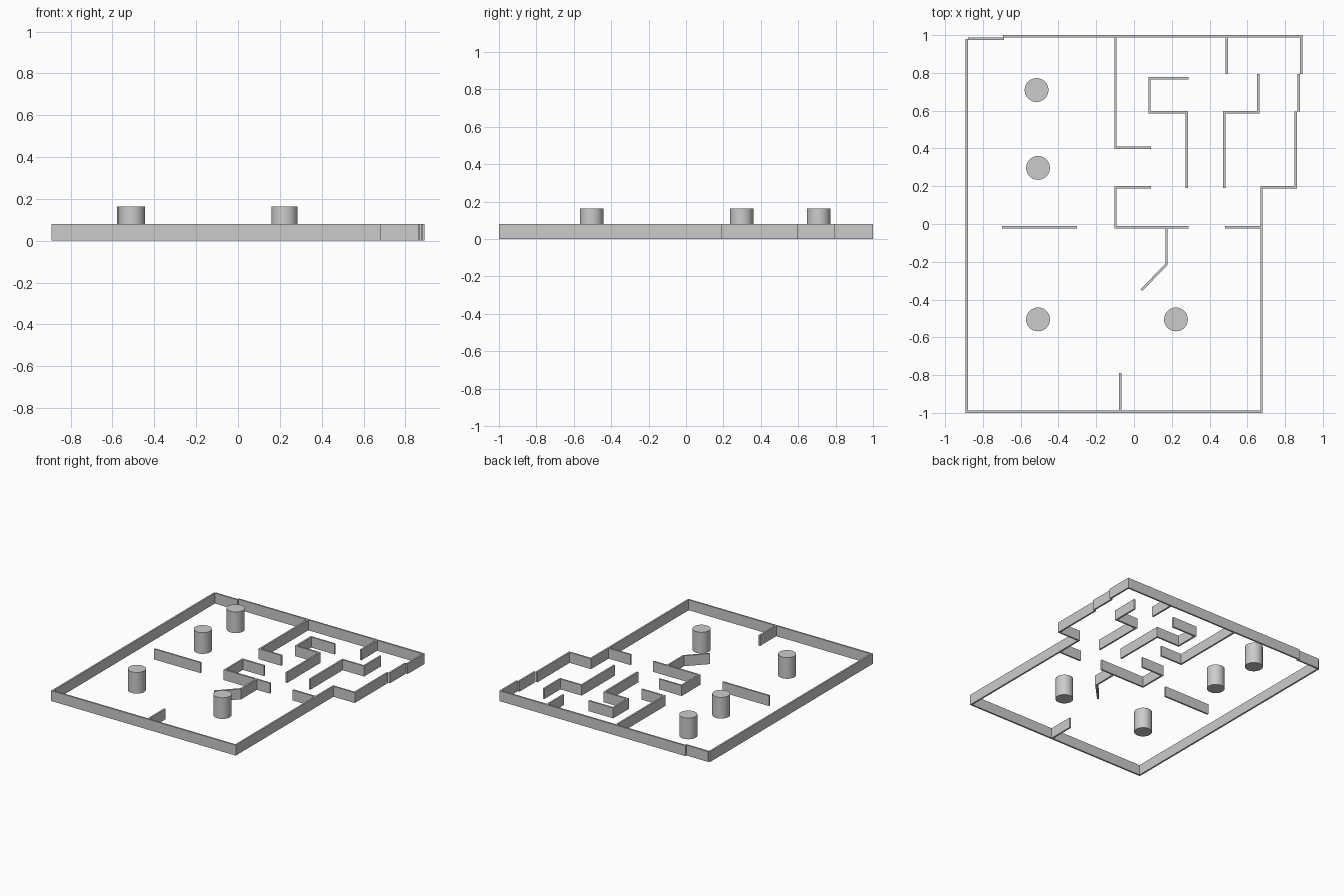
import bpy, bmesh
from mathutils import Vector

if "Cube" in bpy.data.objects:
    bpy.data.objects.remove(bpy.data.objects["Cube"])

T, H = 0.013, 0.08          # wall thickness and height
POST_R, POST_H = 0.063, 0.163


def wall(name, pts):
    """Upright wall of constant thickness along a path, with mitred corners."""
    p = [Vector(q) for q in pts]
    dirs = [(b - a).normalized() for a, b in zip(p, p[1:])]
    norms = [Vector((-d.y, d.x)) for d in dirs]
    bm = bmesh.new()
    rings = []
    for i, q in enumerate(p):
        n0, n1 = norms[max(i - 1, 0)], norms[min(i, len(norms) - 1)]
        m = (n0 + n1) / (1 + n0.dot(n1)) * T / 2
        rings.append([bm.verts.new((*(q + s * m), z))
                      for s, z in ((1, 0), (-1, 0), (-1, H), (1, H))])
    for a, b in zip(rings, rings[1:]):
        for k in range(4):
            bm.faces.new((a[k], a[(k + 1) % 4], b[(k + 1) % 4], b[k]))
    bm.faces.new(rings[0])
    bm.faces.new(rings[-1][::-1])
    bmesh.ops.recalc_face_normals(bm, faces=bm.faces)
    me = bpy.data.meshes.new(name)
    bm.to_mesh(me)
    bm.free()
    bpy.context.collection.objects.link(bpy.data.objects.new(name, me))


# Outer walls
wall("outer_wall", [(-.886, .98), (-.886, -.9935), (.675, -.9935),
                    (.675, .195), (.857, .195), (.857, .595)])
wall("right_step_wall", [(.871, .595), (.871, .793)])
wall("back_wall", [(.885, .793), (.885, .9935), (-.694, .9935)])
wall("back_left_wall", [(-.88, .981), (-.687, .981)])

# Inner partitions
wall("hall_wall", [(-.098, .99), (-.098, .404), (.09, .404)])
wall("room_wall", [(.09, .195), (-.098, .195), (-.098, -.018), (.288, -.018)])
wall("angled_wall", [(.172, -.02), (.172, -.213), (.04, -.35)])
wall("maze_wall_left", [(.288, .772), (.082, .772), (.082, .591),
                        (.28, .591), (.28, .19)])
wall("maze_wall_right", [(.659, .793), (.659, .591), (.477, .591), (.477, .19)])
wall("back_stub", [(.49, .99), (.49, .793)])
wall("front_stub", [(-.072, -.99), (-.072, -.79)])
wall("free_standing_wall", [(-.698, -.018), (-.302, -.018)])
wall("right_stub", [(.483, -.018), (.675, -.018)])

# Round posts
for i, (x, y) in enumerate([(-.516, .709), (-.508, .297), (-.508, -.505), (.222, -.505)]):
    bpy.ops.mesh.primitive_cylinder_add(vertices=48, radius=POST_R, depth=POST_H,
                                        location=(x, y, POST_H / 2))
    bpy.context.object.name = f"post_{i + 1}"
    bpy.ops.object.shade_smooth_by_angle()
